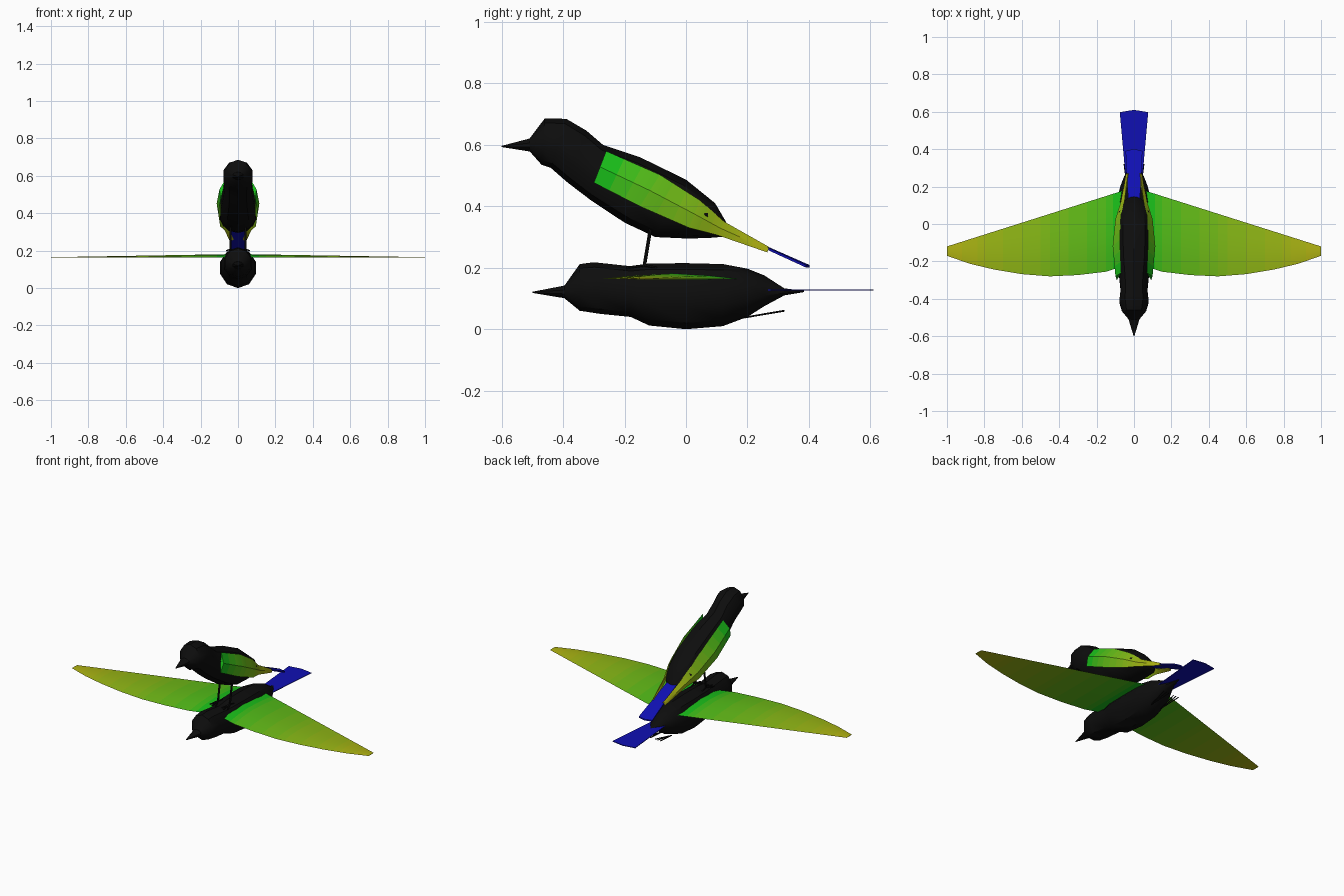
import bpy, bmesh, math
from mathutils import Vector as V

if "Cube" in bpy.data.objects:
    bpy.data.objects.remove(bpy.data.objects["Cube"])


def material(name, rgb):
    m = bpy.data.materials.new(name)
    m.diffuse_color = (*rgb, 1)
    m.use_nodes = True
    m.node_tree.nodes["Principled BSDF"].inputs["Base Color"].default_value = m.diffuse_color
    return m


BLACK = material("black", (0.004, 0.004, 0.004))
BLUE = material("blue", (0.005, 0.005, 0.45))
BANDS = 12
GREEN, YELLOW = V((0.01, 0.52, 0.01)), V((0.43, 0.44, 0.006))
GRADIENT = [material(f"feather_{i}", GREEN.lerp(YELLOW, i / (BANDS - 1))) for i in range(BANDS)]


def loft(name, sections, mats, mirror=False):
    """Skin closed cross-sections; several materials are spread along the length."""
    bm = bmesh.new()
    rows = [[bm.verts.new(p) for p in s] for s in sections]
    n, spans = len(rows[0]), len(rows) - 1
    for i in range(spans):
        for k in range(n):
            j = (k + 1) % n
            f = bm.faces.new((rows[i][k], rows[i][j], rows[i + 1][j], rows[i + 1][k]))
            f.material_index = int((i + 0.5) / spans * len(mats))
    bm.faces.new(rows[0])
    bm.faces.new(rows[-1]).material_index = len(mats) - 1
    bmesh.ops.recalc_face_normals(bm, faces=bm.faces)
    me = bpy.data.meshes.new(name)
    bm.to_mesh(me)
    bm.free()
    ob = bpy.data.objects.new(name, me)
    bpy.context.collection.objects.link(ob)
    for m in mats:
        me.materials.append(m)
    if mirror:
        ob.modifiers.new("mirror", 'MIRROR')
    bpy.ops.object.select_all(action='DESELECT')
    ob.select_set(True)
    bpy.context.view_layer.objects.active = ob
    bpy.ops.object.shade_smooth_by_angle(angle=math.radians(35))
    return ob


def ring(ty, tz, by, bz, w, sides=10):
    """Oval section from its top point, bottom point and half width."""
    top, bot = V((0, ty, tz)), V((0, by, bz))
    mid, half = (top + bot) / 2, (top - bot) / 2
    return [mid + half * math.cos(a) + V((w * math.sin(a), 0, 0))
            for a in (math.tau * k / sides for k in range(sides))]


def refine(sections, per):
    """Linear in-between sections so the colour gradient has enough bands."""
    out = []
    for a, b in zip(sections, sections[1:]):
        out += [[p.lerp(q, t / per) for p, q in zip(a, b)] for t in range(per)]
    return out + [sections[-1]]


def rod(name, a, b, r, mirror=True):
    a, b = V(a), V(b)
    d = (b - a).normalized()
    u = d.orthogonal().normalized()
    w = d.cross(u)
    ring_at = lambda p: [p + (u * math.cos(t) + w * math.sin(t)) * r
                         for t in (math.tau * k / 6 for k in range(6))]
    return loft(name, [ring_at(a), ring_at(b)], [BLACK], mirror)


def tail(name, stations, thick):
    """Flat blue fan from (y, z, half width) stations."""
    secs = [[V((x, y, z + s)) for x, s in ((-w, -thick), (0, -thick), (w, -thick),
                                           (w, thick), (0, thick), (-w, thick))]
            for y, z, w in stations]
    for k in (1, 4):
        secs[-1][k].y += 0.012
    return loft(name, secs, [BLUE])


# Flying bird: body and beak
loft("flying_body", [ring(*r) for r in (
    (-.395, .143, -.395, .10, .03), (-.346, .212, -.346, .06, .072),
    (-.30, .218, -.28, .05, .08), (-.18, .205, -.18, .04, .077),
    (-.12, .214, -.12, .012, .095), (0, .215, 0, 0, .10),
    (.12, .212, .12, .01, .097), (.20, .197, .20, .04, .078),
    (.255, .175, .255, .075, .055), (.32, .133, .32, .11, .02),
    (.385, .125, .385, .121, .002))], [BLACK])
loft("flying_beak", [ring(-.50, .122, -.50, .118, .002),
                     ring(-.39, .143, -.39, .10, .03)], [BLACK])

# Flying bird: spread wings, flat underneath with a cambered top
wing = []
for x, lead in ((.04, -.22), (.15, -.255), (.3, -.273), (.45, -.28),
                (.6, -.268), (.75, -.243), (.88, -.212), (1, -.17)):
    trail = .17 - .29 * (x - .085) / .915
    h = .017 * (1 - x) + .002
    wing.append([V((x, lead + (trail - lead) * t, .163 + h * k))
                 for t, k in ((0, 0), (.2, .65), (.45, 1), (.75, .6), (1, 0), (.5, -.05))])
loft("flying_wings", refine(wing, 3), GRADIENT, True)

# Flying bird: tail and tucked feet
tail("flying_tail", ((.25, .128, .045), (.598, .128, .076)), .002)
for i, dx in enumerate((-.018, 0, .018)):
    rod(f"flying_toe_{i}", (.035, .19, .038), (.035 + dx, .32, .06), .003)

# Perched bird: body and beak
loft("perched_body", [ring(*r) for r in (
    (-.51, .62, -.51, .58, .03), (-.46, .686, -.47, .535, .068),
    (-.39, .685, -.44, .525, .082), (-.325, .647, -.385, .477, .075),
    (-.27, .60, -.31, .42, .082), (-.15, .56, -.20, .347, .097),
    (0, .487, -.10, .30, .10), (.095, .41, .01, .295, .085),
    (.13, .35, .09, .298, .06), (.15, .315, .135, .303, .03))], [BLACK])
loft("perched_beak", [ring(-.60, .597, -.60, .593, .002),
                      ring(-.505, .622, -.505, .578, .032)], [BLACK])

# Perched bird: folded wings, each station is top edge, bottom edge and x values
folded = []
for ty, tz, by, bz, xt, xm, xb in (
        (-.26, .58, -.30, .477, .068, .099, .092),
        (-.085, .503, -.15, .40, .076, .114, .106),
        (.045, .42, .01, .33, .07, .099, .095),
        (.125, .35, .10, .307, .05, .072, .07),
        (.27, .268, .265, .25, .034, .042, .044)):
    my, mz = (ty + by) / 2, (tz + bz) / 2
    folded.append([V((xt, ty, tz)), V((xm, my, mz)), V((xb, by, bz)), V((xm - .02, my, mz))])
loft("folded_wings", refine(folded, 3), GRADIENT, True)

# Perched bird: tail, legs and toes
tail("perched_tail", ((.10, .338, .03), (.39, .205, .045)), .004)
rod("perched_legs", (.04, -.115, .33), (.04, -.135, .21), .006)
for i, (dx, dy) in enumerate(((-.02, -.05), (0, -.06), (.02, -.05), (0, .04))):
    rod(f"perched_toe_{i}", (.04, -.135, .208), (.04 + dx, -.135 + dy, .2), .004)
